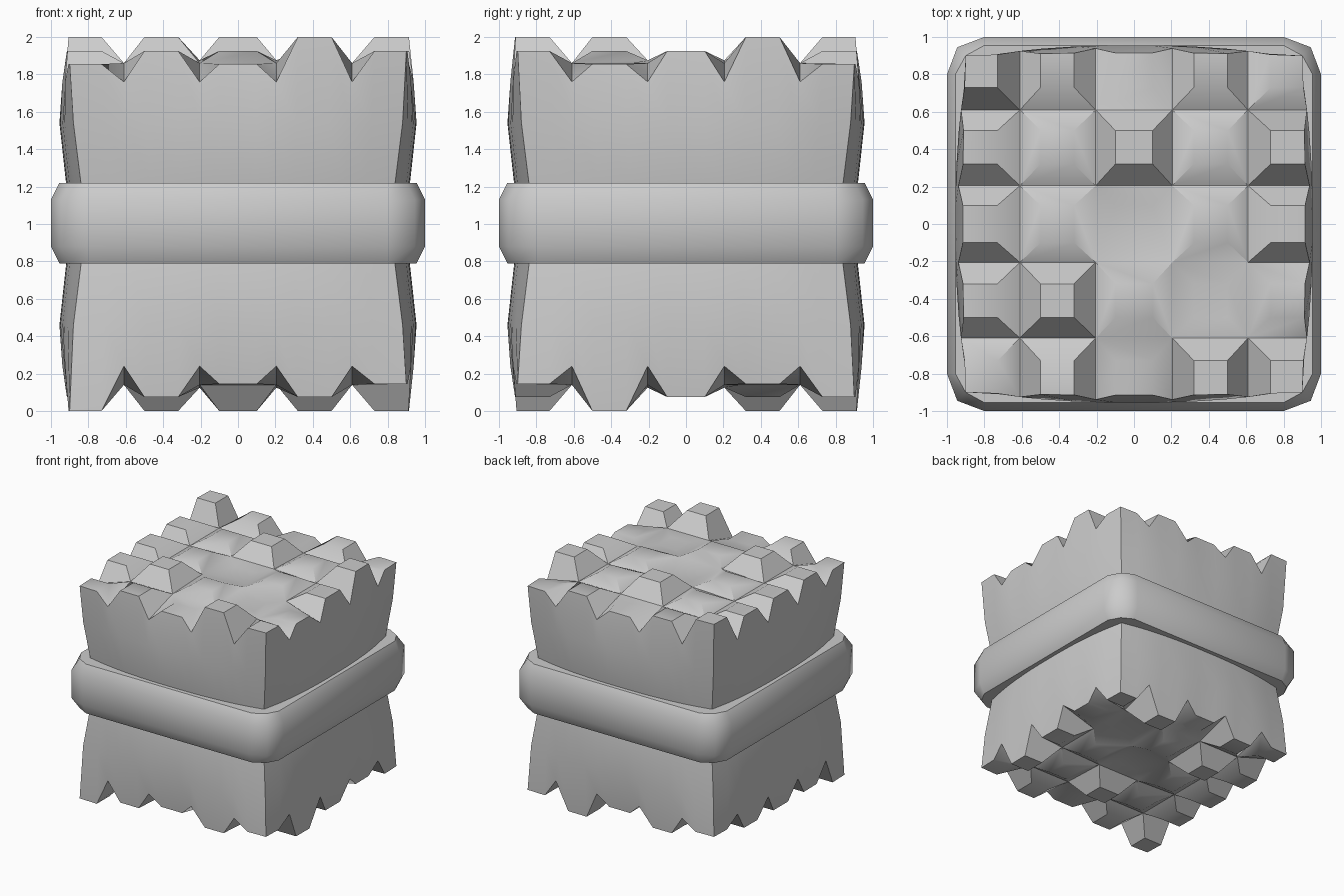
import bpy, bmesh, math

if "Cube" in bpy.data.objects:
    bpy.data.objects.remove(bpy.data.objects["Cube"])

# Grid lines of the 5x5 studded top: notch lines sit at indices 2, 5, 8, 11
LINES = [-.90, -.73, -.61, -.50, -.32, -.205, -.10, .10, .205, .32, .50, .61, .73, .90]
NOTCH = (2, 5, 8, 11)
CELLS = [(0, 0, 1, 2), (2, 3, 4, 5), (5, 6, 7, 8), (8, 9, 10, 11), (11, 12, 13, 13)]
LOW, MID, TALL = 1.855, 1.925, 2.0
# Stud heights, rows from front to back
HEIGHTS = [[LOW, MID, LOW, TALL, MID],
           [MID, TALL, MID, LOW, LOW],
           [MID, MID, LOW, MID, MID],
           [MID, MID, TALL, MID, TALL],
           [TALL, MID, LOW, MID, LOW]]
LAST = len(LINES) - 1


def finish(bm, name, angle):
    bmesh.ops.recalc_face_normals(bm, faces=bm.faces)
    mesh = bpy.data.meshes.new(name)
    bm.to_mesh(mesh)
    bm.free()
    ob = bpy.data.objects.new(name, mesh)
    bpy.context.collection.objects.link(ob)
    bpy.ops.object.select_all(action='DESELECT')
    ob.select_set(True)
    bpy.context.view_layer.objects.active = ob
    bpy.ops.object.shade_smooth_by_angle(angle=math.radians(angle))
    return ob


def place(i, j, corner, middle):
    """Plan position of a grid point; walls bulge from corner to middle."""
    def axis(k, other):
        t = LINES[k] / .9
        if k in (0, LAST):
            o = abs(LINES[other]) / .9
            return t * (middle + (corner - middle) * o ** 2.5)
        return LINES[k] * (corner / .9 if other in (0, LAST) else 1)
    return axis(i, j), axis(j, i)


def cell_of(k):
    return next(n for n, c in enumerate(CELLS) if c[0] <= k <= c[3])


def top_z(i, j):
    if i in NOTCH or j in NOTCH:
        if i in (0, LAST) or j in (0, LAST):
            return 1.76
        return 1.875 if max(abs(LINES[i]), abs(LINES[j])) < .5 else 1.86
    return HEIGHTS[cell_of(j)][cell_of(i)]


def build_block(name):
    bm = bmesh.new()
    verts = {}

    def v(i, j):
        if (i, j) not in verts:
            notch = i in NOTCH or j in NOTCH
            x, y = place(i, j, .90, .94 if notch else .915)
            verts[i, j] = bm.verts.new((x, y, top_z(i, j)))
        return verts[i, j]

    # Studs: a top face plus sloping sides down to the notch lines
    for a, b, c, d in CELLS:
        for e, f, g, h in CELLS:
            bm.faces.new([v(b, f), v(c, f), v(c, g), v(b, g)])
            if a != b:
                bm.faces.new([v(a, e), v(b, f), v(b, g), v(a, h)])
            if c != d:
                bm.faces.new([v(d, e), v(d, h), v(c, g), v(c, f)])
            if e != f:
                bm.faces.new([v(a, e), v(d, e), v(c, f), v(b, f)])
            if g != h:
                bm.faces.new([v(a, h), v(b, g), v(c, g), v(d, h)])

    # Walls: bulging rings from the toothed rim down to the hidden waist
    n = LAST
    rim = ([(i, 0) for i in range(n)] + [(n, j) for j in range(n)]
           + [(i, n) for i in range(n, 0, -1)] + [(0, j) for j in range(n, 0, -1)])
    upper = [v(i, j) for i, j in rim]
    for z, corner, middle in ((1.54, .88, .955), (1.22, .84, .92), (1.0, .82, .88)):
        lower = [bm.verts.new((*place(i, j, corner, middle), z)) for i, j in rim]
        for k in range(len(rim)):
            m = (k + 1) % len(rim)
            bm.faces.new([upper[k], lower[k], lower[m], upper[m]])
        upper = lower
    return finish(bm, name, 35)


# Upper half, and the same half turned over as the lower one
upper_block = build_block("upper_block")
lower_block = upper_block.copy()
lower_block.data = upper_block.data.copy()
lower_block.name = "lower_block"
lower_block.rotation_euler = (math.pi, 0, 0)
lower_block.location = (0, 0, 2)
bpy.context.collection.objects.link(lower_block)

# Band round the waist: rounded square swept through a bevelled profile
bm = bmesh.new()
rings = []
for r, z in ((.955, .79), (1.0, .88), (1.0, 1.13), (.955, 1.22)):
    pts = []
    for sx, sy in ((1, -1), (1, 1), (-1, 1), (-1, -1)):
        arc = [(r, .80), (r - .055, r - .055), (.80, r)]
        if sx * sy < 0:
            arc.reverse()
        pts += [(sx * x, sy * y, z) for x, y in arc]
    rings.append([bm.verts.new(p) for p in pts])
for lo, hi in zip(rings, rings[1:]):
    for k in range(len(lo)):
        m = (k + 1) % len(lo)
        bm.faces.new([lo[k], lo[m], hi[m], hi[k]])
bm.faces.new(rings[0][::-1])
bm.faces.new(rings[-1])
finish(bm, "waist_band", 50)
